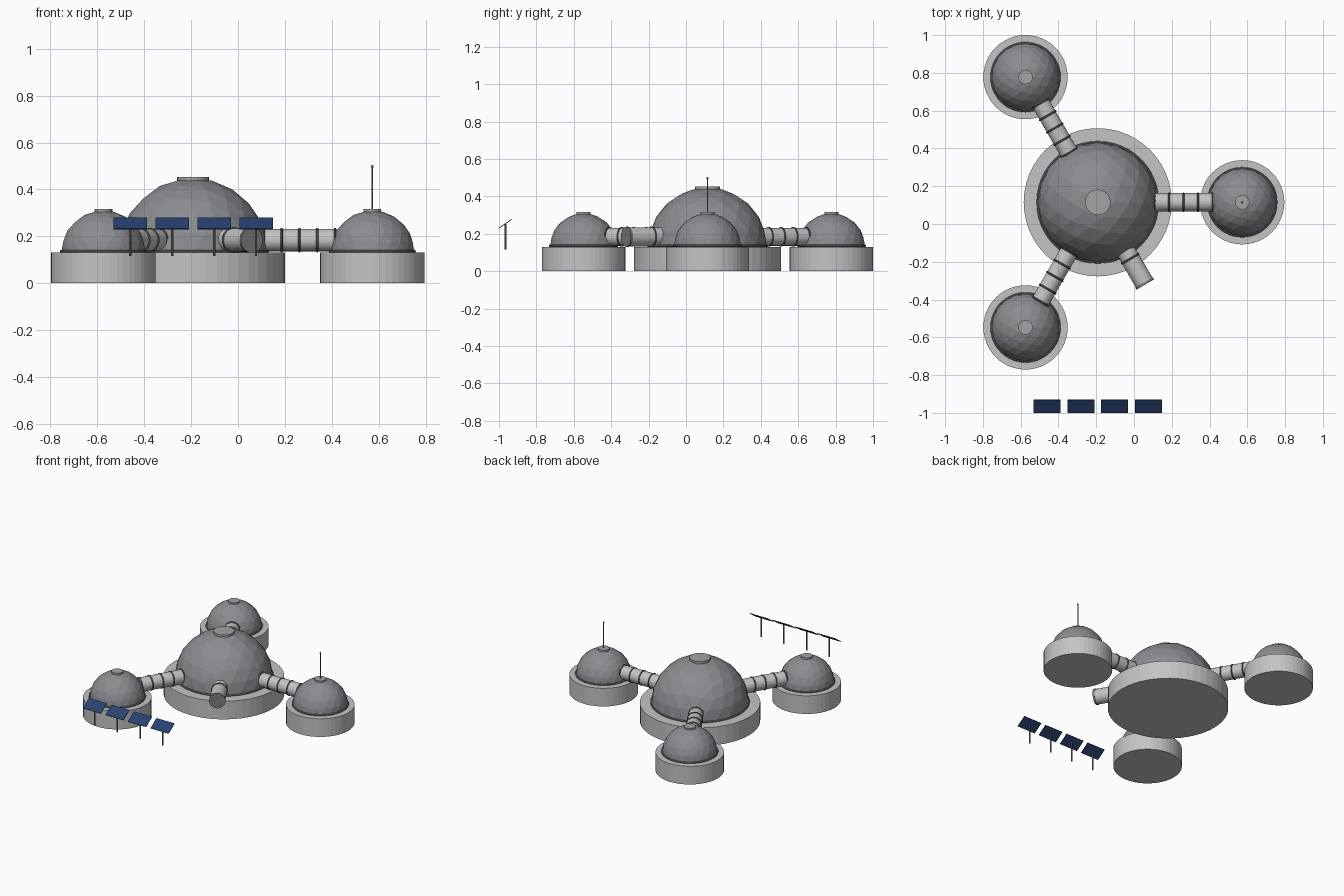
import bpy, bmesh, math
from mathutils import Vector, Matrix

cube = bpy.data.objects.get("Cube")
if cube:
    bpy.data.objects.remove(cube, do_unlink=True)


def material(name, rgb):
    m = bpy.data.materials.new(name)
    m.use_nodes = True
    m.diffuse_color = (*rgb, 1)
    m.node_tree.nodes["Principled BSDF"].inputs["Base Color"].default_value = (*rgb, 1)
    return m


CONCRETE = material("concrete grey", (0.55, 0.55, 0.55))
SHELL = material("dome grey", (0.26, 0.265, 0.285))
TUBE = material("corridor grey", (0.55, 0.55, 0.54))
CAP = material("cap grey", (0.36, 0.37, 0.37))
TRIM = material("dark trim", (0.12, 0.12, 0.12))
METAL = material("metal grey", (0.2, 0.2, 0.21))
PANEL = material("solar blue", (0.022, 0.053, 0.16))

HUB = Vector((-0.192, 0.115, 0))
BASE_TOP = 0.13
TUBE_Z = 0.184


def finish(name, bm, mat, smooth=False):
    mesh = bpy.data.meshes.new(name)
    bm.to_mesh(mesh)
    bm.free()
    mesh.materials.append(mat)
    ob = bpy.data.objects.new(name, mesh)
    bpy.context.collection.objects.link(ob)
    if smooth:
        bpy.ops.object.select_all(action='DESELECT')
        ob.select_set(True)
        bpy.context.view_layer.objects.active = ob
        bpy.ops.object.shade_smooth_by_angle()


def rod(name, a, b, radius, mat, sides=24, smooth=False):
    """Closed cylinder from point a to point b."""
    a, b = Vector(a), Vector(b)
    axis = b - a
    bm = bmesh.new()
    bmesh.ops.create_cone(bm, cap_ends=True, segments=sides, radius1=radius,
                          radius2=radius, depth=axis.length)
    bm.transform(Matrix.Translation((a + b) / 2) @ axis.to_track_quat('Z', 'Y').to_matrix().to_4x4())
    finish(name, bm, mat, smooth)


def ring(name, centre, axis, major, minor, mat, steps=32, sides=8):
    """Torus made by spinning a small circle."""
    bm = bmesh.new()
    circle = bmesh.ops.create_circle(bm, segments=sides, radius=minor,
                                     matrix=Matrix.Translation((major, 0, 0)) @ Matrix.Rotation(math.pi / 2, 4, 'X'))
    edges = list({e for v in circle["verts"] for e in v.link_edges})
    bmesh.ops.spin(bm, geom=circle["verts"] + edges, cent=(0, 0, 0), axis=(0, 0, 1),
                   angle=math.tau, steps=steps)
    bmesh.ops.remove_doubles(bm, verts=bm.verts, dist=1e-5)
    bmesh.ops.recalc_face_normals(bm, faces=bm.faces)
    bm.transform(Matrix.Translation(centre) @ Vector(axis).to_track_quat('Z', 'Y').to_matrix().to_4x4())
    finish(name, bm, mat, True)


def dome(name, centre, base_r, dome_r, cap_r):
    """Round base, faceted half sphere, foot ring and flat roof cap."""
    up = Vector((0, 0, 1))
    rod(name + "_base", centre, centre + up * BASE_TOP, base_r, CONCRETE, 48)
    bm = bmesh.new()
    bmesh.ops.create_icosphere(bm, subdivisions=3, radius=dome_r)
    bmesh.ops.bisect_plane(bm, geom=bm.verts[:] + bm.edges[:] + bm.faces[:],
                           plane_co=(0, 0, 0), plane_no=up, clear_inner=True)
    bm.transform(Matrix.Translation(centre + up * BASE_TOP))
    finish(name + "_shell", bm, SHELL)
    ring(name + "_foot_ring", centre + up * (BASE_TOP + 0.006), up, dome_r, 0.006, METAL, 48)
    top = BASE_TOP + dome_r
    rod(name + "_cap", centre + up * (top - 0.012), centre + up * (top + 0.006), cap_r, CAP, 24)


def along(angle, dist):
    return HUB + Vector((math.cos(angle) * dist, math.sin(angle) * dist, TUBE_Z))


# Central dome
dome("hub_dome", HUB, 0.392, 0.318, 0.068)

# Outer domes with ribbed corridors
for label, degrees in (("left", 0), ("back", 120), ("front", 240)):
    a = math.radians(degrees)
    spot = along(a, 0.765)
    spot.z = 0
    dome(label + "_dome", spot, 0.223, 0.18, 0.038)
    rod(label + "_corridor", along(a, 0.28), along(a, 0.615), 0.048, TUBE, 24, True)
    for i in range(5):
        ring(f"{label}_corridor_rib_{i + 1}", along(a, 0.302 + 0.076 * i),
             along(a, 1) - along(a, 0), 0.048, 0.005, TRIM, 24, 6)

# Airlock stub with its hatch
a = math.radians(-60)
rod("airlock_tube", along(a, 0.27), along(a, 0.495), 0.051, TUBE, 24, True)
rod("airlock_hatch", along(a, 0.49), along(a, 0.503), 0.054, METAL, 24)
ring("airlock_rib", along(a, 0.345), along(a, 1) - along(a, 0), 0.051, 0.005, TRIM, 24, 6)

# Antenna on the left dome
mast = HUB + Vector((0.765, 0, 0))
rod("antenna_mast", mast + Vector((0, 0, 0.3)), mast + Vector((0, 0, 0.497)), 0.003, METAL, 8)
bm = bmesh.new()
bmesh.ops.create_icosphere(bm, subdivisions=2, radius=0.006)
bm.transform(Matrix.Translation(mast + Vector((0, 0, 0.498))))
finish("antenna_tip", bm, METAL, True)

# Row of tilted solar panels on posts
for i in range(4):
    x = -0.460 + 0.179 * i
    bm = bmesh.new()
    bmesh.ops.create_cube(bm, size=1)
    bm.transform(Matrix.Translation((x, -0.965, 0.255)) @ Matrix.Rotation(math.radians(35), 4, 'X')
                 @ Matrix.Diagonal((0.143, 0.082, 0.004, 1)))
    finish(f"solar_panel_{i + 1}", bm, PANEL)
    rod(f"solar_post_{i + 1}", (x, -0.965, 0.115), (x, -0.965, 0.253), 0.005, METAL, 8)
